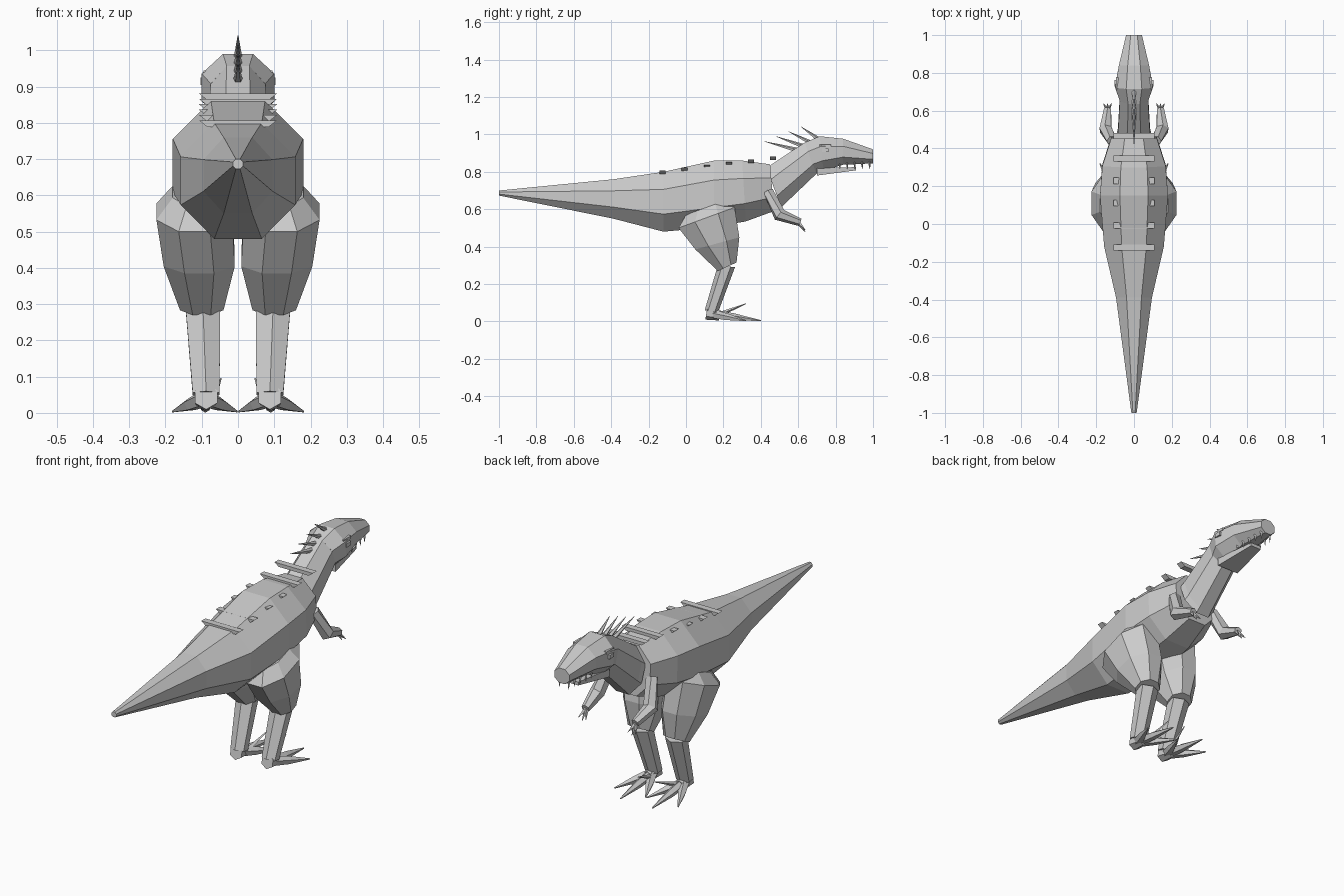
import bpy, bmesh, math
from mathutils import Vector, Matrix

cube = bpy.data.objects.get("Cube")
if cube:
    bpy.data.objects.remove(cube, do_unlink=True)

grey = bpy.data.materials.new("plain grey")
grey.use_nodes = True
COLOUR = (0.6, 0.6, 0.6, 1)
grey.diffuse_color = COLOUR
grey.node_tree.nodes["Principled BSDF"].inputs["Base Color"].default_value = COLOUR


def finish(name, bm, mirror=False):
    """Turn a bmesh into a flat-shaded object, optionally mirrored across x."""
    bmesh.ops.recalc_face_normals(bm, faces=bm.faces)
    mesh = bpy.data.meshes.new(name)
    bm.to_mesh(mesh)
    bm.free()
    mesh.materials.append(grey)
    obj = bpy.data.objects.new(name, mesh)
    bpy.context.collection.objects.link(obj)
    if mirror:
        mod = obj.modifiers.new("Mirror", "MIRROR")
        mod.use_mirror_merge = False
    return obj


def skin(bm, rings):
    """Join rings of points with quads and close both ends."""
    rows = [[bm.verts.new(p) for p in ring] for ring in rings]
    n = len(rows[0])
    for a, b in zip(rows, rows[1:]):
        for i in range(n):
            j = (i + 1) % n
            bm.faces.new((a[i], a[j], b[j], b[i]))
    bm.faces.new(rows[0][::-1])
    bm.faces.new(rows[-1])


def section(cx, half_width, top, bottom, sides):
    """Ring whose side outline runs from top (y, z) to bottom (y, z)."""
    angles = [math.tau * (i + 0.5) / sides for i in range(sides)]
    reach_x = max(math.cos(a) for a in angles)
    reach_z = max(math.sin(a) for a in angles)
    t, b = Vector((0, *top)), Vector((0, *bottom))
    mid, half = (t + b) / 2, (t - b) / 2
    return [mid + half * (math.sin(a) / reach_z)
            + Vector((cx + half_width * math.cos(a) / reach_x, 0, 0)) for a in angles]


def tube(bm, points, radii, sides=6):
    """Tapered limb along a path."""
    pts = [Vector(p) for p in points]
    rings = []
    for i, (p, r) in enumerate(zip(pts, radii)):
        axis = pts[min(i + 1, len(pts) - 1)] - pts[max(i - 1, 0)]
        rot = axis.to_track_quat("Z", "X")
        rings.append([p + rot @ Vector((r * math.cos(a), r * math.sin(a), 0))
                      for a in (math.tau * k / sides for k in range(sides))])
    skin(bm, rings)


def box(bm, centre, size):
    bmesh.ops.create_cube(bm, size=1, matrix=Matrix.Translation(centre)
                          @ Matrix.Diagonal((*size, 1)))


# Tail and torso: half width, top (y, z), bottom (y, z)
bm = bmesh.new()
skin(bm, [section(0, w, t, b, 8) for w, t, b in [
    (0.014, (-1, 0.70), (-1, 0.673)),
    (0.095, (-0.39, 0.76), (-0.39, 0.55)),
    (0.158, (-0.12, 0.80), (-0.12, 0.48)),
    (0.18, (0.15, 0.86), (0.15, 0.505)),
    (0.168, (0.30, 0.86), (0.32, 0.535)),
    (0.12, (0.45, 0.84), (0.47, 0.59)),
]])
finish("torso_and_tail", bm)

# Neck
bm = bmesh.new()
skin(bm, [section(0, w, t, b, 8) for w, t, b in [
    (0.09, (0.43, 0.82), (0.51, 0.61)),
    (0.085, (0.455, 0.838), (0.53, 0.63)),
    (0.075, (0.635, 0.957), (0.705, 0.797)),
]])
finish("neck", bm)

# Head
bm = bmesh.new()
skin(bm, [section(0, w, t, b, 8) for w, t, b in [
    (0.075, (0.635, 0.957), (0.69, 0.79)),
    (0.10, (0.715, 0.99), (0.735, 0.805)),
    (0.08, (0.84, 0.977), (0.84, 0.838)),
    (0.042, (1.0, 0.92), (1.0, 0.845)),
]])
finish("head", bm)

# Lower jaw
bm = bmesh.new()
skin(bm, [section(0, 0.06, (0.70, 0.82), (0.70, 0.78), 4),
          section(0, 0.03, (0.91, 0.825), (0.91, 0.808), 4)])
finish("lower_jaw", bm)

# Teeth
bm = bmesh.new()
for i in range(5):
    y = 0.82 + i * 0.04
    x = 0.042 - i * 0.004
    tube(bm, [(x, y, 0.86), (x, y + 0.003, 0.815)], [0.009, 0.001], 4)
finish("teeth", bm, True)

# Eyes and brows
bm = bmesh.new()
box(bm, (0.093, 0.745, 0.915), (0.022, 0.035, 0.02))
finish("eye", bm, True)
bm = bmesh.new()
box(bm, (0.08, 0.745, 0.938), (0.03, 0.06, 0.014))
finish("brow", bm, True)

# Swept-back crest spikes
bm = bmesh.new()
for i in range(4):
    base = Vector((0, 0.595 + i * 0.04, 0.915 + i * 0.018))
    tip = Vector((0, 0.417 + i * 0.066, 0.963 + i * 0.026))
    tube(bm, [base, tip], [0.014, 0.001], 5)
finish("crest_spikes", bm)

# Flat bars across the back, mostly sunk between the ends
bm = bmesh.new()
for i in range(6):
    y, z = -0.125 + i * 0.118, 0.798 + i * 0.0148
    skin(bm, [[(-0.085, y + d, z - 0.009), (0.085, y + d, z - 0.009),
               (0.108, y + d, z + 0.009), (-0.108, y + d, z + 0.009)]
              for d in (-0.016, 0.016)])
finish("back_bars", bm)

# Thighs
bm = bmesh.new()
skin(bm, [section(x, w, t, b, 8) for x, w, t, b in [
    (0.115, 0.065, (0.22, 0.65), (0.0, 0.57)),
    (0.12, 0.105, (0.26, 0.61), (-0.04, 0.50)),
    (0.107, 0.098, (0.285, 0.45), (0.05, 0.385)),
    (0.10, 0.06, (0.27, 0.315), (0.17, 0.27)),
]])
finish("thigh", bm, True)

# Shins
bm = bmesh.new()
skin(bm, [section(0.097, 0.048, (0.262, 0.29), (0.17, 0.30), 6),
          section(0.088, 0.037, (0.17, 0.045), (0.10, 0.06), 6)])
finish("shin", bm, True)

# Feet: ankle, three toes and a raised inner claw
bm = bmesh.new()
ankle = Vector((0.09, 0.135, 0.04))
tube(bm, [(0.088, 0.11, 0.045), (0.09, 0.18, 0.033)], [0.036, 0.028])
for tip in [(0.18, 0.32, 0.004), (0.09, 0.40, 0.004), (0.003, 0.32, 0.004)]:
    middle = ankle.lerp(Vector(tip), 0.45)
    tube(bm, [ankle, middle, tip], [0.025, 0.02, 0.003], 5)
tube(bm, [(0.075, 0.16, 0.03), (0.047, 0.32, 0.095)], [0.014, 0.002], 4)
finish("foot", bm, True)

# Arms with three claws
bm = bmesh.new()
wrist = Vector((0.14, 0.61, 0.53))
tube(bm, [(0.115, 0.44, 0.695), (0.15, 0.50, 0.57), wrist], [0.03, 0.036, 0.021])
finish("arm", bm, True)
bm = bmesh.new()
for dx in (-0.022, 0, 0.022):
    tube(bm, [wrist - Vector((0, 0.01, 0)),
              wrist + Vector((dx, 0.028, -0.052 + abs(dx) * 0.5))], [0.012, 0.001], 4)
finish("hand_claws", bm, True)
